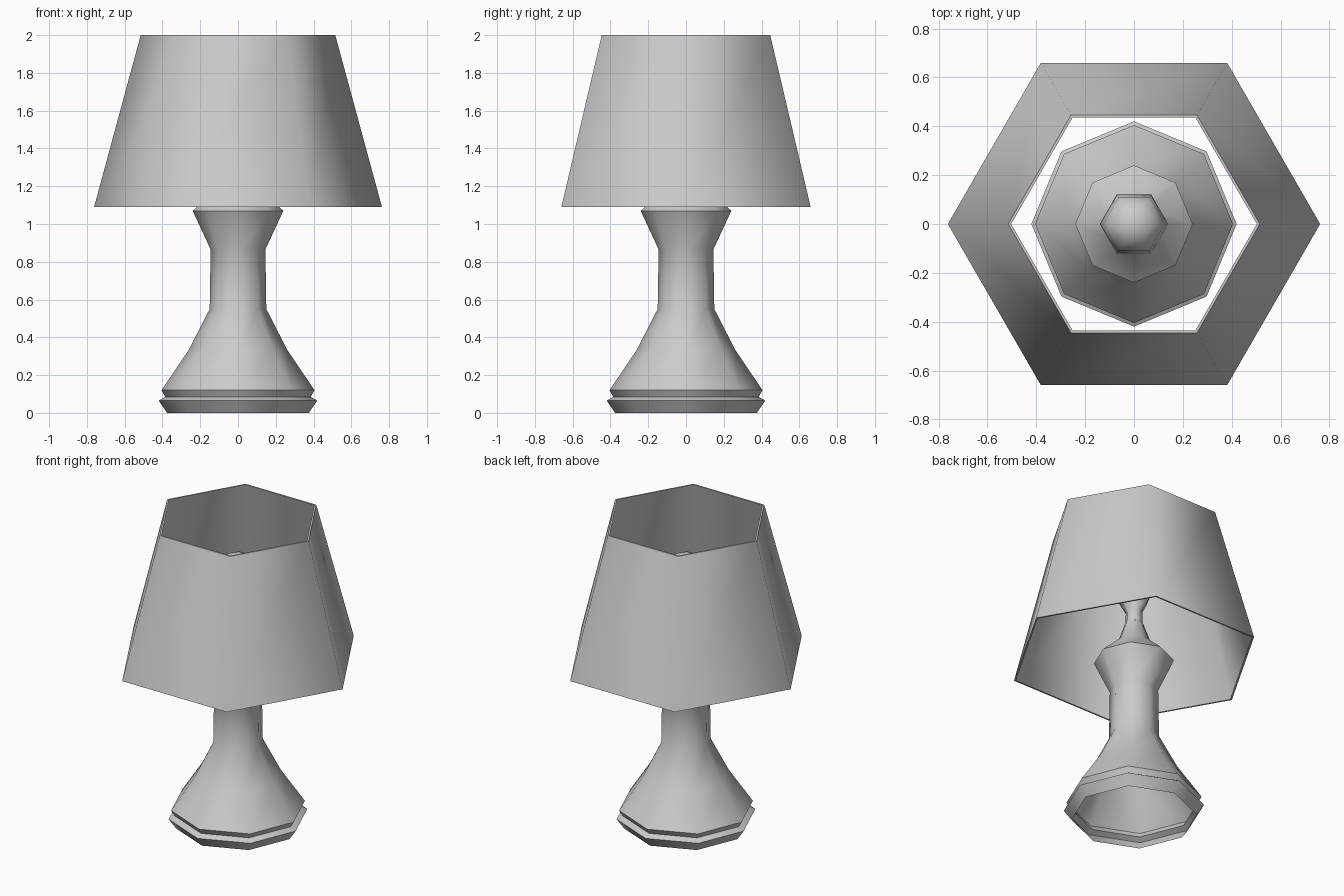
import bpy, math

if "Cube" in bpy.data.objects:
    bpy.data.objects.remove(bpy.data.objects["Cube"])


def lathe(name, profile, sides, angle, closed=False, top_point=False):
    """Revolve (radius, z) points around z with a low number of sides."""
    rings = profile[:-1] if top_point else profile
    verts = [(r * math.cos(2 * math.pi * j / sides), r * math.sin(2 * math.pi * j / sides), z)
             for r, z in rings for j in range(sides)]
    n = len(rings)
    faces = []
    for i in range(n if closed else n - 1):
        a, b = i * sides, ((i + 1) % n) * sides
        for j in range(sides):
            k = (j + 1) % sides
            faces.append((a + j, a + k, b + k, b + j))
    if top_point:
        verts.append((0, 0, profile[-1][1]))
        a = (n - 1) * sides
        faces += [(a + j, a + (j + 1) % sides, n * sides) for j in range(sides)]
    mesh = bpy.data.meshes.new(name)
    mesh.from_pydata(verts, [], faces)
    mesh.update()
    obj = bpy.data.objects.new(name, mesh)
    bpy.context.collection.objects.link(obj)
    bpy.ops.object.select_all(action='DESELECT')
    obj.select_set(True)
    bpy.context.view_layer.objects.active = obj
    bpy.ops.object.shade_smooth_by_angle(angle=math.radians(angle))
    return obj


# Hollow eight-sided stand, open underneath, tapering into the bulb socket
lathe("lamp_base", [
    (0.375, 0.0), (0.42, 0.065), (0.385, 0.085), (0.405, 0.12),
    (0.26, 0.335), (0.15, 0.55), (0.145, 0.865), (0.24, 1.07),
    (0.10, 1.20), (0.055, 1.33)], 8, 50)

# Six-sided bulb
lathe("bulb", [
    (0.055, 1.33), (0.052, 1.41), (0.095, 1.49), (0.14, 1.60),
    (0.125, 1.70), (0.075, 1.76), (0, 1.78)], 6, 65, top_point=True)

# Six-sided shade with a thin wall, open at both ends
lathe("lamp_shade", [
    (0.762, 1.09), (0.515, 2.0), (0.503, 2.0), (0.750, 1.09)], 6, 65, closed=True)
